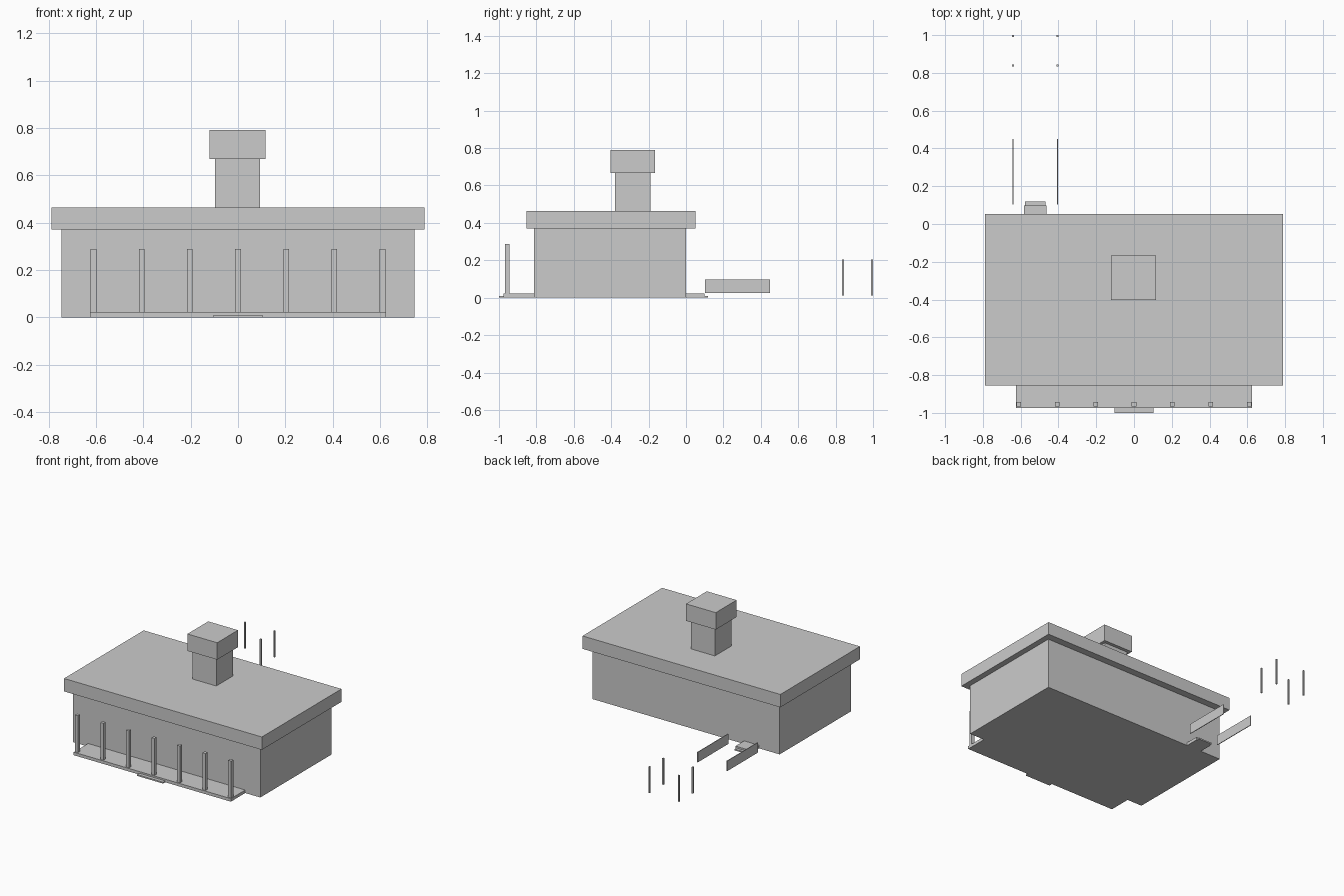
import bpy
import bmesh
from mathutils import Vector

cube = bpy.data.objects.get("Cube")
if cube:
    bpy.data.objects.remove(cube, do_unlink=True)

# One flat colour for every part
grey = bpy.data.materials.new("plain grey")
grey.use_nodes = True
colour = (0.6, 0.6, 0.6, 1)
grey.diffuse_color = colour
grey.node_tree.nodes["Principled BSDF"].inputs["Base Color"].default_value = colour


def box(name, x, y, z):
    """Flat-faced block spanning the (low, high) range on each axis."""
    low, high = (Vector(corner) for corner in zip(x, y, z))
    bm = bmesh.new()
    bmesh.ops.create_cube(bm, size=1)
    bmesh.ops.scale(bm, vec=high - low, verts=bm.verts)
    mesh = bpy.data.meshes.new(name)
    bm.to_mesh(mesh)
    bm.free()
    mesh.materials.append(grey)
    obj = bpy.data.objects.new(name, mesh)
    obj.location = (low + high) / 2
    bpy.context.collection.objects.link(obj)
    return obj


def around(centre, width):
    return (centre - width / 2, centre + width / 2)


# House body and flat overhanging roof
box("walls", (-0.746, 0.746), (-0.812, 0), (0, 0.37))
box("roof", (-0.788, 0.788), (-0.854, 0.052), (0.37, 0.463))

# Chimney and its wider cap
box("chimney", around(-0.002, 0.19), around(-0.285, 0.19), (0.463, 0.668))
box("chimney_cap", around(-0.002, 0.237), around(-0.285, 0.237), (0.668, 0.79))

# Front porch with step and a row of posts
box("porch_floor", (-0.626, 0.626), (-0.975, -0.812), (0, 0.022))
box("porch_step", (-0.103, 0.103), (-1, -0.975), (0, 0.01))
for i in range(7):
    box(f"porch_post_{i + 1}", around((i - 3) * 0.2035, 0.024),
        around(-0.955, 0.024), (0, 0.288))

# Back door landing with a low step
box("back_landing", (-0.583, -0.463), (0, 0.098), (0, 0.022))
box("back_step", (-0.576, -0.469), (0.098, 0.118), (0, 0.01))

# Yard boards and thin posts, paired left and right
for side, x in (("right", -0.641), ("left", -0.406)):
    box(f"yard_board_{side}", around(x, 0.005), (0.102, 0.449), (0.024, 0.097))
    for place, y in (("near", 0.839), ("far", 0.995)):
        box(f"yard_post_{place}_{side}", around(x, 0.01), around(y, 0.01),
            (0.013, 0.203))
